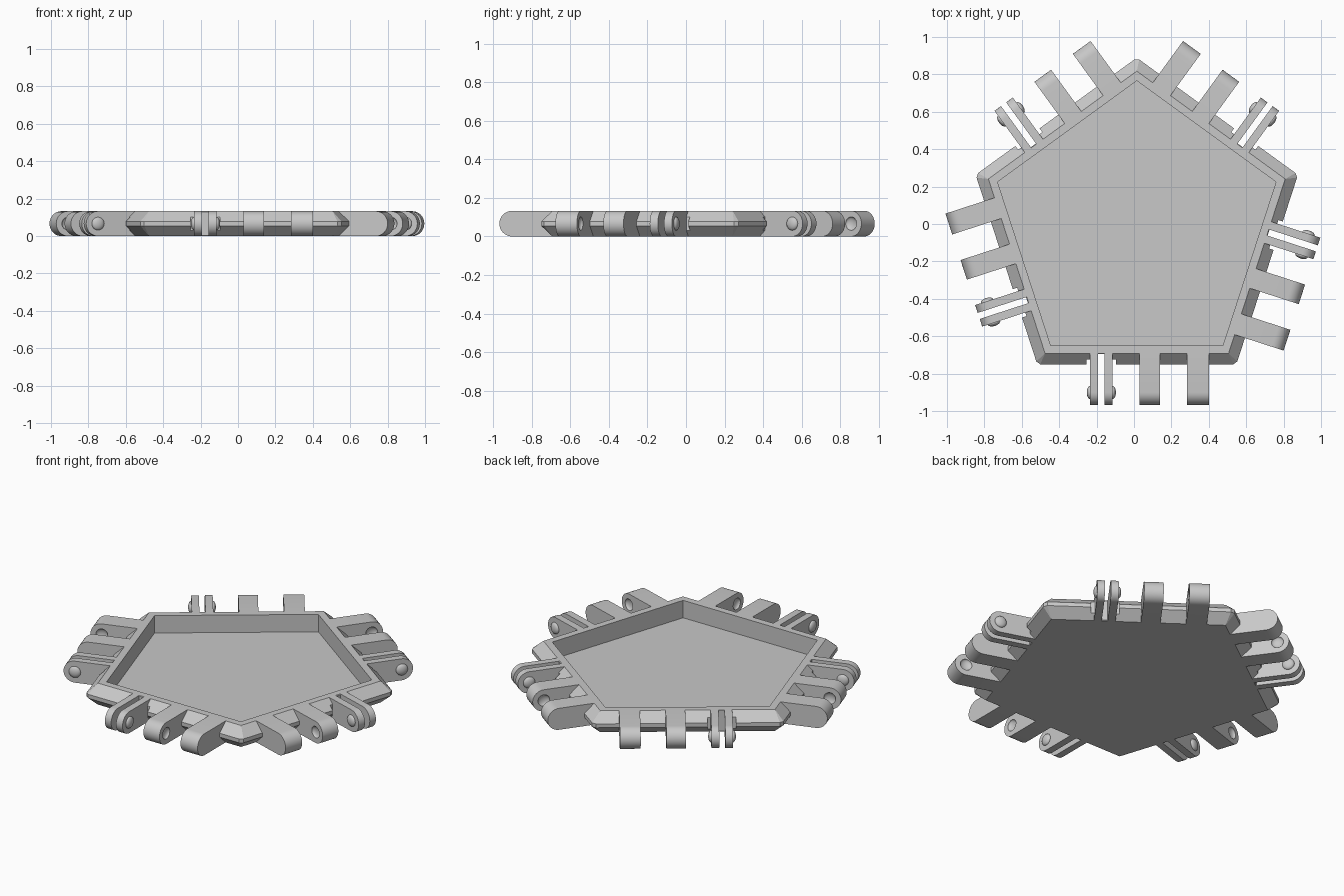
import bpy, bmesh, math
from mathutils import Matrix, Vector

if "Cube" in bpy.data.objects:
    bpy.data.objects.remove(bpy.data.objects["Cube"])

HEIGHT = 0.133
MID = HEIGHT / 2
CENTRE = Vector((0.015, -0.017, 0))
# Distances of the straight edges from the panel centre
TOP, OUTER, INNER = 0.675, 0.733, 0.633
NOTCH, GAP = 0.708, 0.679
BAND = 0.012               # half height of the upright band on the rim
CLIP = 0.016               # how much of each outer corner is cut off
KNUCKLE_Y = -0.884         # hinge axis
STEP = math.radians(72)

# Every edge carries one pin clip and two socket tabs, some edges mirrored
EDGES = [("front", 1), ("left_front", -1), ("left_back", 1),
         ("right_back", -1), ("right_front", -1)]

grey = bpy.data.materials.new("light_grey")
grey.use_nodes = True
grey.diffuse_color = (0.58, 0.58, 0.58, 1)
grey.node_tree.nodes["Principled BSDF"].inputs["Base Color"].default_value = (0.58, 0.58, 0.58, 1)


def make_object(name, bm):
    bmesh.ops.recalc_face_normals(bm, faces=bm.faces)
    mesh = bpy.data.meshes.new(name)
    bm.to_mesh(mesh)
    bm.free()
    mesh.materials.append(grey)
    obj = bpy.data.objects.new(name, mesh)
    bpy.context.collection.objects.link(obj)
    return obj


def select_only(obj):
    bpy.ops.object.select_all(action='DESELECT')
    obj.select_set(True)
    bpy.context.view_layer.objects.active = obj


def cut(obj, cutter):
    cutter.hide_render = True
    mod = obj.modifiers.new("cut", 'BOOLEAN')
    mod.operation = 'DIFFERENCE'
    mod.solver = 'EXACT'
    mod.object = cutter
    select_only(obj)
    bpy.ops.object.modifier_apply(modifier=mod.name)
    bpy.data.objects.remove(cutter)


def add_dome(bm, x):
    """Flattened ball centred on a side face of a knuckle."""
    place = Matrix.Translation((x, KNUCKLE_Y, MID)) @ Matrix.Diagonal((0.5, 1, 1, 1))
    bmesh.ops.create_uvsphere(bm, u_segments=24, v_segments=12, radius=0.035, matrix=place)


def knuckle(bm, x0, x1):
    """Flat bar with a half-round outer end, reaching out from the rim."""
    profile = [(-0.672, HEIGHT)]
    for i in range(17):
        a = math.pi * i / 16
        profile.append((KNUCKLE_Y - MID * math.sin(a), MID + MID * math.cos(a)))
    profile.append((-0.672, 0))
    face = bm.faces.new([bm.verts.new((x0, y, z)) for y, z in profile])
    out = bmesh.ops.extrude_face_region(bm, geom=[face])
    moved = [v for v in out["geom"] if isinstance(v, bmesh.types.BMVert)]
    bmesh.ops.translate(bm, verts=moved, vec=(x1 - x0, 0, 0))


# Panel: pentagonal tray with a chamfered, notched rim and clipped corners
bm = bmesh.new()


def vert(k, u, depth, z):
    """Vertex at u along edge k, at the given distance from the centre."""
    return bm.verts.new(Matrix.Rotation(k * STEP, 3, 'Z') @ Vector((u, -depth, z)))


def pentagon(depth, z):
    return [vert(k, -depth * math.tan(STEP / 2), depth, z) for k in range(5)]


def column(k, u, depth, bottom, top):
    """Rim section: bottom edge, two band points and top edge."""
    z = (depth - TOP) / (OUTER - TOP) * (MID - BAND)
    return (bottom, vert(k, u, depth, z), vert(k, u, depth, HEIGHT - z), top)


bottom_corners, top_corners = pentagon(TOP, 0), pentagon(TOP, HEIGHT)
lip, floor = pentagon(INNER, HEIGHT), pentagon(INNER, 0.025)
depths = [OUTER, NOTCH, GAP, NOTCH, OUTER]
half = OUTER * math.tan(STEP / 2) - CLIP
columns, base = [], []

for k, (side, s) in enumerate(EDGES):
    n = (k + 1) % 5
    columns.append(column(k, -half, OUTER, bottom_corners[k], top_corners[k]))
    base.append(bottom_corners[k])
    top_edge = [top_corners[k]]
    # Clearance notch behind the pin clip, deeper between its plates
    for i, u in enumerate(sorted(s * x for x in (-0.27, -0.208, -0.173, -0.11))):
        b, t = vert(k, u, TOP, 0), vert(k, u, TOP, HEIGHT)
        columns.append(column(k, u, depths[i], b, t))
        columns.append(column(k, u, depths[i + 1], b, t))
        base.append(b)
        top_edge.append(t)
    columns.append(column(k, half, OUTER, bottom_corners[n], top_corners[n]))
    bm.faces.new(top_edge + [top_corners[n], lip[n], lip[k]])
    bm.faces.new((lip[k], lip[n], floor[n], floor[k]))

for a, b in zip(columns, columns[1:] + columns[:1]):
    for i in range(3):
        bm.faces.new(list(dict.fromkeys((a[i], b[i], b[i + 1], a[i + 1]))))
bm.faces.new(base[::-1])
bm.faces.new(floor)
make_object("panel_tray", bm).location = CENTRE

for k, (side, s) in enumerate(EDGES):
    parts = []

    # Pin clip: two thin plates with outward domes
    bm = bmesh.new()
    for x0, x1, dome in ((-0.25, -0.207, -0.25), (-0.173, -0.129, -0.129)):
        knuckle(bm, s * x0, s * x1)
        add_dome(bm, s * dome)
    parts.append(make_object(side + "_pin_clip", bm))

    # Socket tabs with dimples facing each other
    for name, x0, x1, dimple in (("inner", 0.014, 0.124, 0.124),
                                 ("outer", 0.268, 0.385, 0.268)):
        bm = bmesh.new()
        knuckle(bm, s * x0, s * x1)
        tab = make_object(side + "_" + name + "_socket_tab", bm)
        bm = bmesh.new()
        add_dome(bm, s * dimple)
        cut(tab, make_object("dimple_cutter", bm))
        parts.append(tab)

    for part in parts:
        select_only(part)
        bpy.ops.object.shade_smooth_by_angle(angle=math.radians(30))
        part.location = CENTRE
        part.rotation_euler.z = k * STEP
